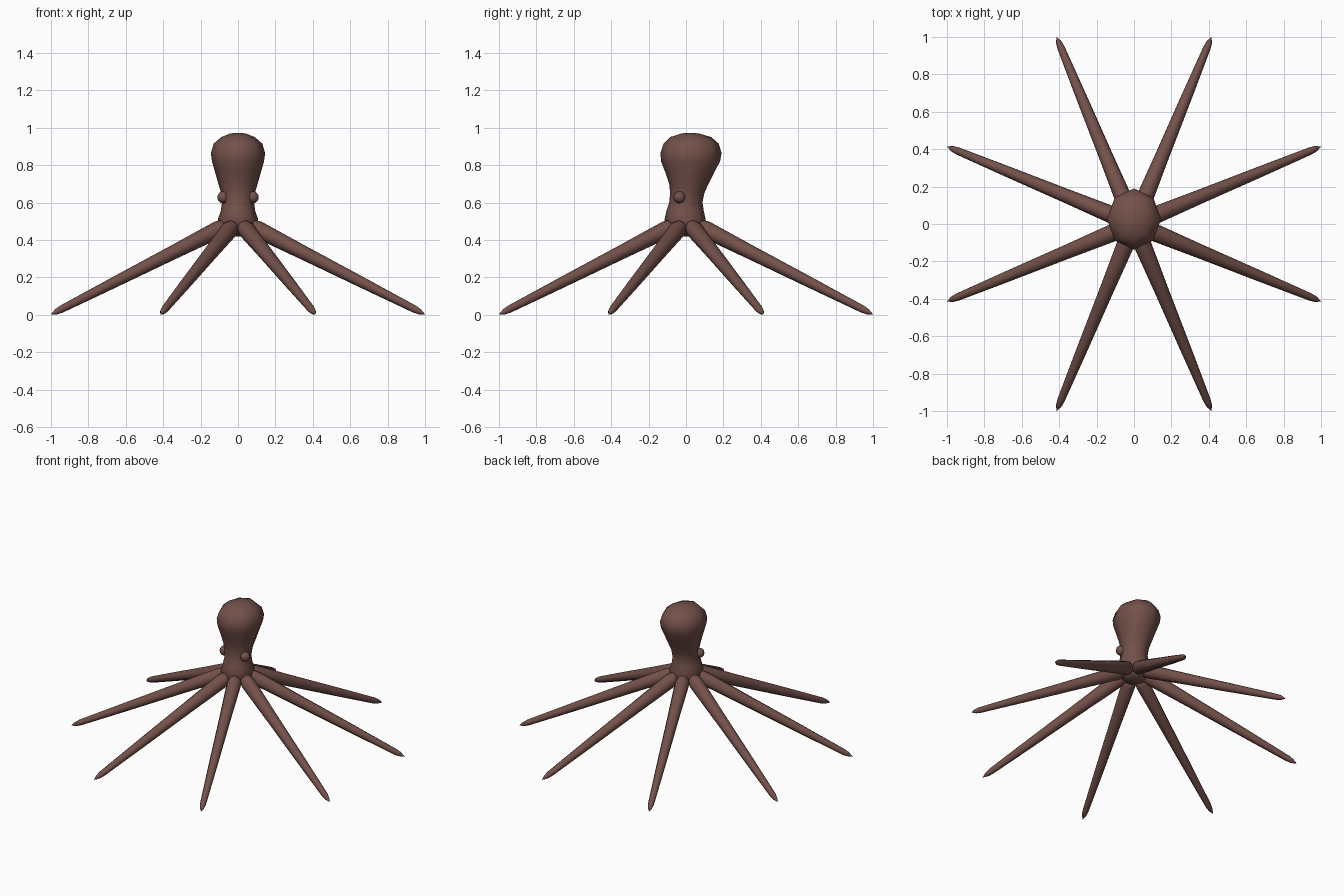
import bpy, bmesh, math
from mathutils import Vector

if "Cube" in bpy.data.objects:
    bpy.data.objects.remove(bpy.data.objects["Cube"])

skin = bpy.data.materials.new("brown_skin")
skin.diffuse_color = (0.175, 0.082, 0.068, 1)
skin.use_nodes = True
skin.node_tree.nodes["Principled BSDF"].inputs["Base Color"].default_value = skin.diffuse_color


def loft(name, rings, angle=60):
    """Skin a list of rings (equal point counts) and close both ends."""
    bm = bmesh.new()
    loops = [[bm.verts.new(p) for p in ring] for ring in rings]
    n = len(loops[0])
    for a, b in zip(loops, loops[1:]):
        for i in range(n):
            j = (i + 1) % n
            bm.faces.new((a[i], a[j], b[j], b[i]))
    bm.faces.new(loops[0][::-1])
    bm.faces.new(loops[-1])
    bmesh.ops.recalc_face_normals(bm, faces=bm.faces)
    return finish(name, bm, angle)


def finish(name, bm, angle):
    me = bpy.data.meshes.new(name)
    bm.to_mesh(me)
    bm.free()
    me.materials.append(skin)
    ob = bpy.data.objects.new(name, me)
    bpy.context.collection.objects.link(ob)
    bpy.context.view_layer.objects.active = ob
    ob.select_set(True)
    bpy.ops.object.shade_smooth_by_angle(angle=math.radians(angle))
    ob.select_set(False)
    return ob


# Body and mantle: (z, half width, front y, back y)
body = [
    (0.42, 0.05, -0.05, 0.05), (0.455, 0.10, -0.10, 0.10),
    (0.51, 0.108, -0.115, 0.105), (0.555, 0.092, -0.105, 0.095),
    (0.60, 0.086, -0.09, 0.088), (0.65, 0.09, -0.085, 0.098),
    (0.70, 0.105, -0.09, 0.12), (0.76, 0.122, -0.11, 0.15),
    (0.82, 0.139, -0.133, 0.182), (0.865, 0.145, -0.137, 0.19),
    (0.915, 0.13, -0.12, 0.175), (0.95, 0.09, -0.085, 0.135),
    (0.968, 0.045, -0.03, 0.075), (0.973, 0.015, 0.0, 0.04),
]
rings = []
for z, w, front, back in body:
    mid, half = (front + back) / 2, (back - front) / 2
    rings.append([(w * math.cos(k * math.pi / 4), mid + half * math.sin(k * math.pi / 4), z)
                  for k in range(8)])
loft("body", rings)

# Eyes: small bulges on the sides
for side, label in ((-1, "left"), (1, "right")):
    bm = bmesh.new()
    bmesh.ops.create_uvsphere(bm, u_segments=10, v_segments=8, radius=0.032)
    bmesh.ops.translate(bm, verts=bm.verts, vec=(side * 0.08, -0.035, 0.628))
    finish(label + "_eye", bm, 60)

# Eight straight tapering arms: (fraction along the arm, radius)
profile = [(-0.02, 0.02), (0.0, 0.04), (0.03, 0.047), (0.3, 0.038),
           (0.65, 0.029), (0.94, 0.020), (0.97, 0.015), (1.0, 0.001)]
for k in range(8):
    a = math.radians(22.5 + 45 * k)
    out = Vector((math.cos(a), math.sin(a), 0))
    start = out * 0.085 + Vector((0, 0, 0.47))
    end = out * 1.082 + Vector((0, 0, 0.002))
    axis = (end - start).normalized()
    side = Vector((-math.sin(a), math.cos(a), 0))
    up = axis.cross(side)
    rings = [[start.lerp(end, t) + (side * math.cos(i * math.pi / 4)
              + up * math.sin(i * math.pi / 4)) * r for i in range(8)]
             for t, r in profile]
    loft(f"arm_{k + 1}", rings)
